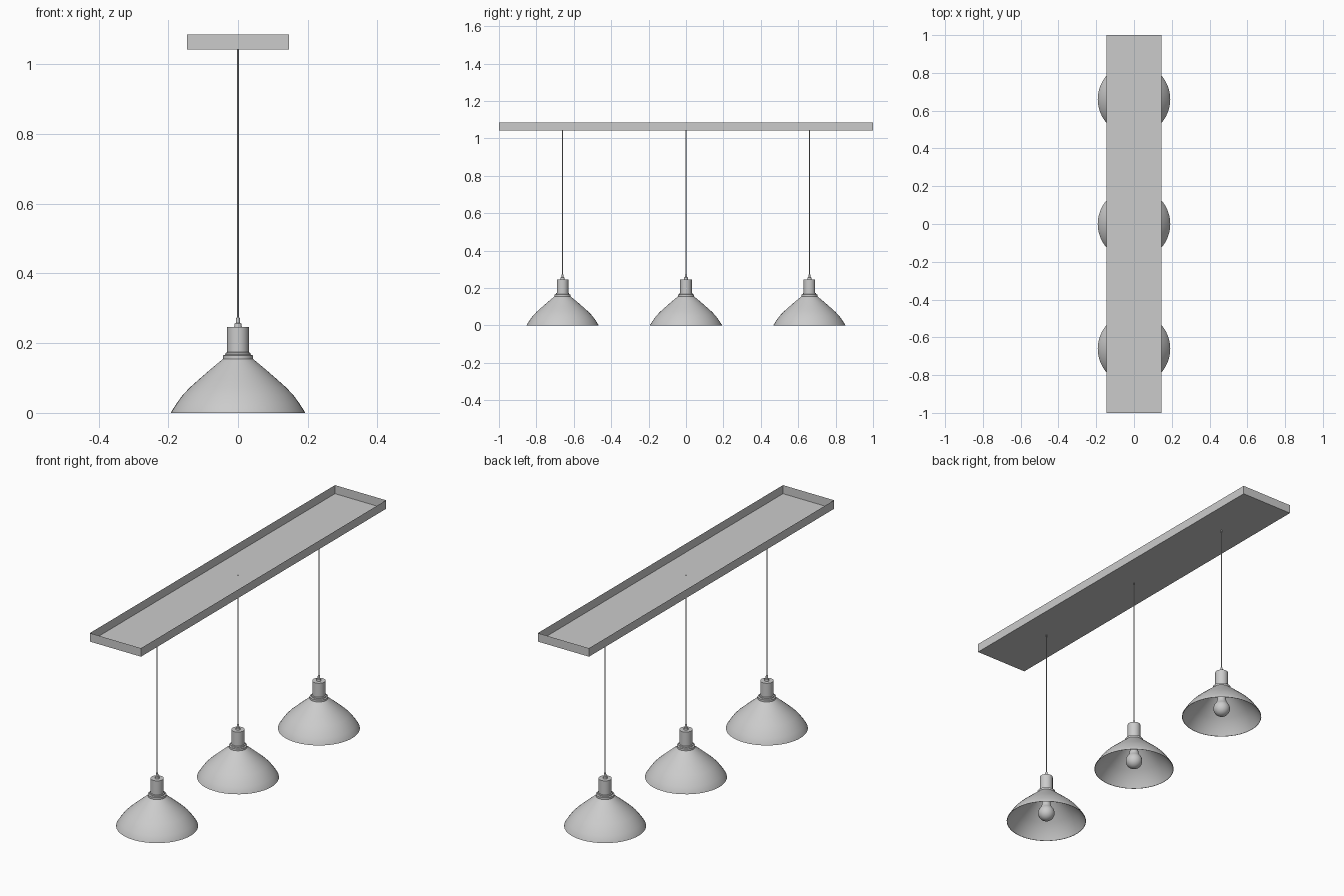
import bpy, bmesh, math

if "Cube" in bpy.data.objects:
    bpy.data.objects.remove(bpy.data.objects["Cube"])


def finish(name, bm, smooth=True):
    bmesh.ops.recalc_face_normals(bm, faces=bm.faces)
    mesh = bpy.data.meshes.new(name)
    bm.to_mesh(mesh)
    bm.free()
    ob = bpy.data.objects.new(name, mesh)
    bpy.context.collection.objects.link(ob)
    if smooth:
        bpy.ops.object.select_all(action='DESELECT')
        ob.select_set(True)
        bpy.context.view_layer.objects.active = ob
        bpy.ops.object.shade_smooth_by_angle(angle=math.radians(35))
    return ob


def lathe(name, profile, y, sides=48, closed=False):
    """Revolve (radius, z) points about a vertical axis at the given y."""
    bm = bmesh.new()
    verts = [bm.verts.new((r, 0, z)) for r, z in profile]
    pairs = list(zip(verts, verts[1:]))
    if closed:
        pairs.append((verts[-1], verts[0]))
    edges = [bm.edges.new(p) for p in pairs]
    bmesh.ops.spin(bm, geom=verts + edges, axis=(0, 0, 1), cent=(0, 0, 0),
                   angle=math.tau, steps=sides)
    bmesh.ops.remove_doubles(bm, verts=bm.verts, dist=1e-5)
    bmesh.ops.translate(bm, verts=bm.verts, vec=(0, y, 0))
    return finish(name, bm)


# Ceiling tray: thin sheet box, open at the top
bm = bmesh.new()
bmesh.ops.create_cube(bm, size=1)
for v in bm.verts:
    v.co.x *= 0.292
    v.co.y *= 2.0
    v.co.z = 1.064 + v.co.z * 0.044
top = [f for f in bm.faces if f.calc_center_median().z > 1.08]
bmesh.ops.delete(bm, geom=top, context='FACES_ONLY')
finish("ceiling_tray", bm, smooth=False)

# Profiles, as (radius, z)
shade_outer = [(0.192, 0.0), (0.191, 0.004), (0.175, 0.029), (0.158, 0.052),
               (0.138, 0.073), (0.110, 0.098), (0.080, 0.124), (0.043, 0.155)]
shade_inner = [(r - 0.002, max(0.0, z - 0.002)) for r, z in reversed(shade_outer)]
holder = [(0, 0.153), (0.043, 0.153), (0.043, 0.165), (0.036, 0.167),
          (0.035, 0.172), (0.031, 0.174), (0.031, 0.246), (0, 0.246)]
grip = [(0, 0.245), (0.011, 0.245), (0.010, 0.256), (0.006, 0.258),
        (0.005, 0.273), (0, 0.273)]
cord = [(0, 0.27), (0.0022, 0.27), (0.0022, 1.043), (0, 1.043)]

# Bulb: round globe flowing into a neck and screw base
R, CZ = 0.04, 0.045
bulb = [(R * math.sin(a), CZ - R * math.cos(a))
        for a in (math.radians(d) for d in range(0, 136, 9))]
bulb += [(0.024, 0.083), (0.021, 0.095), (0.020, 0.108), (0.020, 0.154), (0, 0.154)]

# Three pendants along the tray
for label, y in (("front", -0.66), ("middle", 0.0), ("back", 0.66)):
    lathe(f"{label}_shade", shade_outer + shade_inner, y, closed=True)
    lathe(f"{label}_lamp_holder", holder, y)
    lathe(f"{label}_cord_grip", grip, y, sides=24)
    lathe(f"{label}_cord", cord, y, sides=12)
    lathe(f"{label}_bulb", bulb, y, sides=32)
